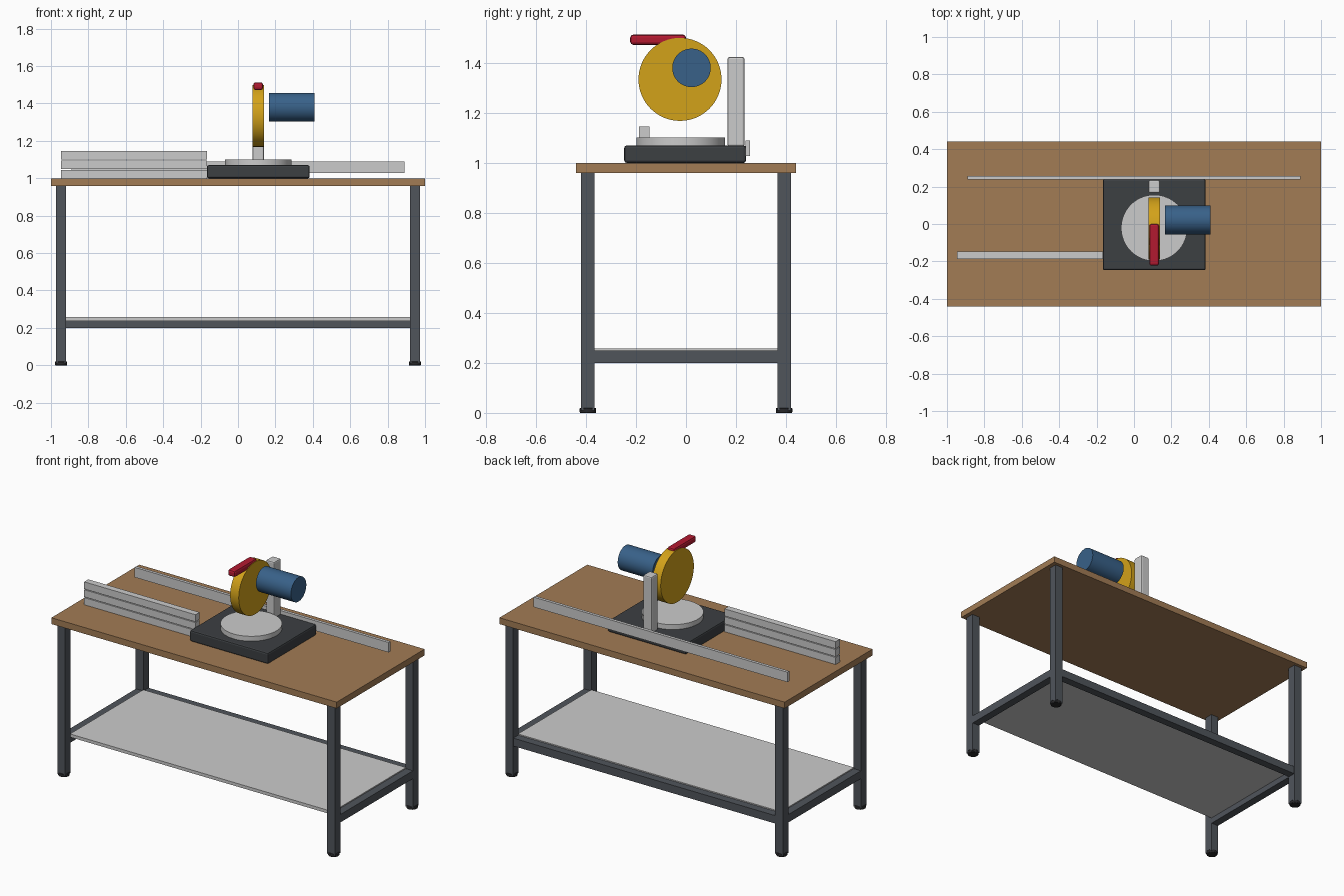
import bpy, math

if "Cube" in bpy.data.objects:
    bpy.data.objects.remove(bpy.data.objects["Cube"])

def mat(name, rgb):
    m = bpy.data.materials.new(name)
    m.diffuse_color = (*rgb, 1)
    m.use_nodes = True
    m.node_tree.nodes["Principled BSDF"].inputs["Base Color"].default_value = m.diffuse_color
    return m

WOOD = mat("wood", (0.36, 0.20, 0.09))
STEEL = mat("dark_steel", (0.08, 0.09, 0.105))
BASE = mat("cast_base", (0.045, 0.05, 0.055))
RUBBER = mat("rubber", (0.02, 0.02, 0.022))
YELLOW = mat("yellow", (0.65, 0.36, 0.01))
BLUE = mat("blue", (0.04, 0.12, 0.25))
RED = mat("red", (0.45, 0.01, 0.03))

def finish(o, name, m, bevel):
    o.name = name
    if m:
        o.data.materials.append(m)
    if bevel:
        b = o.modifiers.new("bevel", 'BEVEL')
        b.width, b.segments, b.limit_method = bevel, 2, 'ANGLE'
    return o

def box(name, x, y, z, m=None, bevel=0):
    """Box from (min, max) ranges."""
    bpy.ops.mesh.primitive_cube_add(size=1, location=[sum(r) / 2 for r in (x, y, z)])
    o = bpy.context.object
    o.scale = [r[1] - r[0] for r in (x, y, z)]
    bpy.ops.object.transform_apply(location=False, rotation=False, scale=True)
    return finish(o, name, m, bevel)

def cyl(name, loc, r, depth, m=None, along_x=False, bevel=0):
    rot = (0, math.pi / 2, 0) if along_x else (0, 0, 0)
    bpy.ops.mesh.primitive_cylinder_add(vertices=64, radius=r, depth=depth,
                                        location=loc, rotation=rot)
    bpy.ops.object.shade_smooth_by_angle(angle=math.radians(35))
    return finish(bpy.context.object, name, m, bevel)

# Bench top
box("bench_top", (-1, 1), (-0.44, 0.44), (0.96, 1.0), WOOD)

# Legs with round feet
LX, LY, H = 0.946, 0.392, 0.027
for sx, nx in ((-1, "left"), (1, "right")):
    for sy, ny in ((-1, "front"), (1, "back")):
        x, y = sx * LX, sy * LY
        box(f"{ny}_{nx}_leg", (x - H, x + H), (y - H, y + H), (0.01, 0.96), STEEL)
        cyl(f"{ny}_{nx}_foot", (x, y, 0.01), 0.033, 0.02, RUBBER, bevel=0.003)
    # Side rails
    box(f"{nx}_rail", (sx * LX - 0.025, sx * LX + 0.025), (-LY + H, LY - H), (0.20, 0.25), STEEL)

# Back rail and lower shelf
box("back_rail", (-LX + H, LX - H), (LY - 0.025, LY + 0.025), (0.20, 0.25), STEEL)
box("lower_shelf", (-0.921, 0.921), (-0.367, 0.367), (0.237, 0.257))

# Long fence and stacked stock
box("long_fence", (-0.89, 0.89), (0.237, 0.256), (1.027, 1.09))
for i in range(3):
    z = 1.0 + 0.05 * i
    box(f"stock_bar_{i + 1}", (-0.947, -0.167), (-0.187, -0.146), (z, z + 0.045))

# Saw: base, turntable, post, guard, motor, handle
CX = 0.108
box("saw_base", (CX - 0.275, CX + 0.275), (-0.247, 0.24), (1.0, 1.07), BASE, 0.01)
cyl("turntable", (CX, -0.021, 1.085), 0.177, 0.032)
box("saw_post", (CX - 0.03, CX + 0.03), (0.166, 0.234), (1.065, 1.423), None, 0.008)
cyl("blade_guard", (CX, -0.024, 1.334), 0.166, 0.06, YELLOW, True)
cyl("motor", (0.287, 0.022, 1.38), 0.077, 0.245, BLUE, True)
box("handle", (CX - 0.026, CX + 0.026), (-0.223, 0.0), (1.472, 1.513), RED, 0.012)
